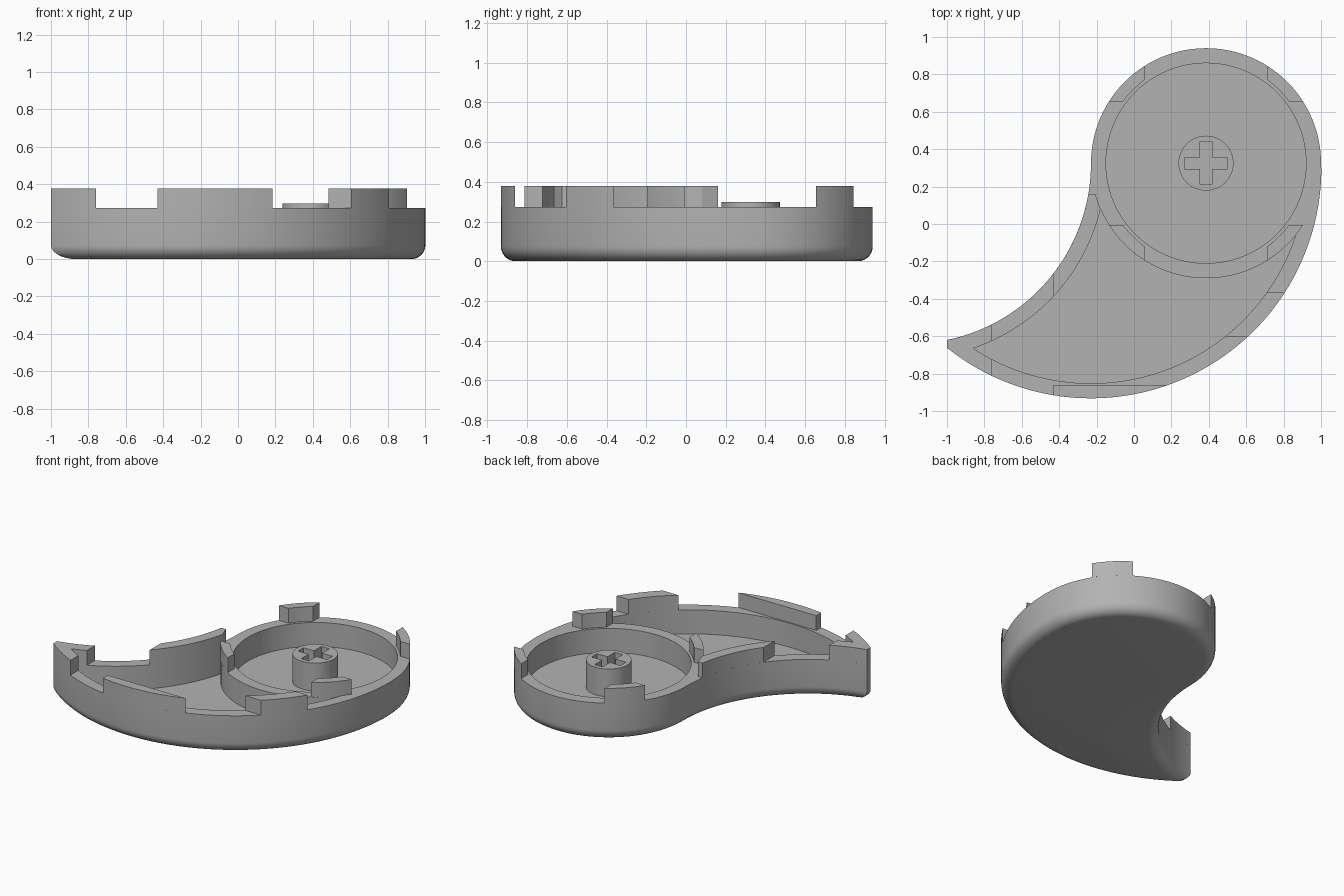
import bpy
import bmesh
from math import sin, cos, asin, acos, atan2, pi, radians
from mathutils import Vector
from mathutils.geometry import intersect_sphere_sphere_2d as meet

if "Cube" in bpy.data.objects:
    bpy.data.objects.remove(bpy.data.objects["Cube"])

# Guiding circles of the curved teardrop
HEAD, HEAD_R = Vector((0.385, 0.325)), 0.615
BACK, BACK_R = Vector((-0.23, 0.30)), 1.232
HOLLOW, HOLLOW_R = Vector((-1.195, 0.325)), 0.965
WALL, FLOOR, RIM, TOP = 0.08, 0.10, 0.272, 0.378

grey = bpy.data.materials.new("plain_grey")
grey.use_nodes = True
grey.diffuse_color = (0.45, 0.45, 0.45, 1)
grey.node_tree.nodes["Principled BSDF"].inputs["Base Color"].default_value = (0.45, 0.45, 0.45, 1)


def arc(c, r, a0, a1, n=24):
    return [c + r * Vector((cos(a0 + (a1 - a0) * i / n), sin(a0 + (a1 - a0) * i / n)))
            for i in range(n + 1)]


def angle(c, p):
    return atan2(p.y - c.y, p.x - c.x)


def below_at_x(c, r, x):
    return -acos((x - c.x) / r)


def right_at_y(c, r, y):
    return asin((y - c.y) / r)


def loft(name, loops, base=True):
    """Skin a stack of (outline, height) loops and cap the ends."""
    bm = bmesh.new()
    rings = [[bm.verts.new((p.x, p.y, z)) for p in pts] for pts, z in loops]
    n = len(rings[0])
    for low, high in zip(rings, rings[1:]):
        for i in range(n):
            j = (i + 1) % n
            bm.faces.new((low[i], low[j], high[j], high[i]))
    caps = [bm.faces.new(rings[-1]), bm.faces.new(rings[0][::-1])]
    bmesh.ops.recalc_face_normals(bm, faces=bm.faces)
    if not base:
        bmesh.ops.delete(bm, geom=[caps[1]], context="FACES_ONLY")
    mesh = bpy.data.meshes.new(name)
    bm.to_mesh(mesh)
    bm.free()
    mesh.materials.append(grey)
    ob = bpy.data.objects.new(name, mesh)
    bpy.context.collection.objects.link(ob)
    return ob


def prism(name, pts, z0, z1, base=True):
    return loft(name, [(pts, z0), (pts, z1)], base)


def select(ob):
    bpy.ops.object.select_all(action="DESELECT")
    ob.select_set(True)
    bpy.context.view_layer.objects.active = ob


def carve(ob, cutter):
    select(ob)
    mod = ob.modifiers.new("carve", "BOOLEAN")
    mod.operation, mod.solver, mod.object = "DIFFERENCE", "EXACT", cutter
    bpy.ops.object.modifier_apply(modifier=mod.name)
    bpy.data.objects.remove(cutter)


def smooth(ob):
    select(ob)
    bpy.ops.object.shade_smooth_by_angle(angle=radians(30))


def outline(d):
    """Teardrop outline moved inwards by d."""
    tip = -1 + 1.8 * d
    rb, rh = BACK_R - d, HOLLOW_R + d
    return (arc(HEAD, HEAD_R - d, 0, pi, 48)
            + arc(HOLLOW, rh, -0.02, below_at_x(HOLLOW, rh, tip), 32)
            + arc(BACK, rb, below_at_x(BACK, rb, tip), -0.01, 56))


# Tray body with a rounded lower edge
F = 0.075
loops = [(outline(F * (1 - sin(t))), F * (1 - cos(t)))
         for t in [pi / 2 * i / 7 for i in range(8)]]
body = loft("tray_body", loops + [(outline(0), RIM)])

# Round pocket in the head
carve(body, prism("head_cutter", arc(HEAD, 0.535, 0, 2 * pi, 96)[:-1], FLOOR, 0.5))

# Curved pocket in the tail
rb, rh = BACK_R - WALL, HOLLOW_R + WALL
east = max(meet(BACK, rb, HEAD, HEAD_R), key=lambda p: p.x - p.y)
west = min(meet(HOLLOW, rh, HEAD, HEAD_R), key=lambda p: p.y)
tip = min(meet(BACK, rb, HOLLOW, rh), key=lambda p: p.y)
pocket = (arc(BACK, rb, angle(BACK, east), angle(BACK, tip), 56)[:-1]
          + arc(HOLLOW, rh, angle(HOLLOW, tip), angle(HOLLOW, west), 32)[:-1]
          + arc(HEAD, HEAD_R, angle(HEAD, west) % (2 * pi), angle(HEAD, east) + 2 * pi, 40)[:-1])
carve(body, prism("tail_cutter", pocket, FLOOR, 0.5))
smooth(body)

# Centre post with a cross-shaped socket
post = prism("centre_post", arc(HEAD, 0.147, 0, 2 * pi, 48)[:-1], FLOOR, 0.298)
L, W = 0.115, 0.031
corner = [(L, -W), (L, W), (W, W)]
cross = []
for k in range(4):
    for x, y in corner:
        v = Vector((x, y))
        for _ in range(k):
            v = Vector((-v.y, v.x))
        cross.append(HEAD + v)
carve(post, prism("cross_cutter", cross, 0.13, 0.5))
smooth(post)

# Four tabs around the head ring
cut, inner = 0.33, 0.553
for sx, side in ((1, "left"), (-1, "right")):
    for sy, end in ((1, "back"), (-1, "front")):
        pts = (arc(Vector((0, 0)), HEAD_R, asin(cut / HEAD_R), acos(cut / HEAD_R), 8)
               + arc(Vector((0, 0)), inner, acos(cut / inner), asin(cut / inner), 8))
        pts = [HEAD + Vector((p.x * sx, p.y * sy)) for p in pts]
        smooth(prism(f"ring_tab_{end}_{side}", pts, RIM, TOP, False))

# Tab on the outer wall
y0, y1 = -0.605, -0.365
smooth(prism("outer_wall_tab",
             arc(BACK, BACK_R, right_at_y(BACK, BACK_R, y0), right_at_y(BACK, BACK_R, y1), 10)
             + arc(BACK, rb, right_at_y(BACK, rb, y1), right_at_y(BACK, rb, y0), 10),
             RIM, TOP, False))

# Tab on the hollow wall
x0 = -0.43
smooth(prism("hollow_wall_tab",
             arc(HOLLOW, HOLLOW_R, below_at_x(HOLLOW, HOLLOW_R, x0), right_at_y(HOLLOW, HOLLOW_R, 0.16), 20)
             + [Vector((-0.207, 0.16))]
             + arc(HOLLOW, rh, angle(HOLLOW, west), below_at_x(HOLLOW, rh, x0), 20),
             RIM, TOP, False))

# Front tab with a flat inner face
flat = -0.86
smooth(prism("front_tab",
             arc(BACK, BACK_R, below_at_x(BACK, BACK_R, x0),
                 -pi / 2 + acos((BACK.y - flat) / BACK_R), 16)
             + [Vector((x0, flat))], RIM, TOP, False))

# Tab wrapping the tail tip
x1 = -0.76
smooth(prism("tip_tab",
             arc(HOLLOW, HOLLOW_R, below_at_x(HOLLOW, HOLLOW_R, x1), below_at_x(HOLLOW, HOLLOW_R, -1), 10)
             + arc(BACK, BACK_R, below_at_x(BACK, BACK_R, -1), below_at_x(BACK, BACK_R, x1), 10)
             + arc(BACK, rb, below_at_x(BACK, rb, x1), angle(BACK, tip), 6)[:-1]
             + arc(HOLLOW, rh, angle(HOLLOW, tip), below_at_x(HOLLOW, rh, x1), 6),
             RIM, TOP, False))
